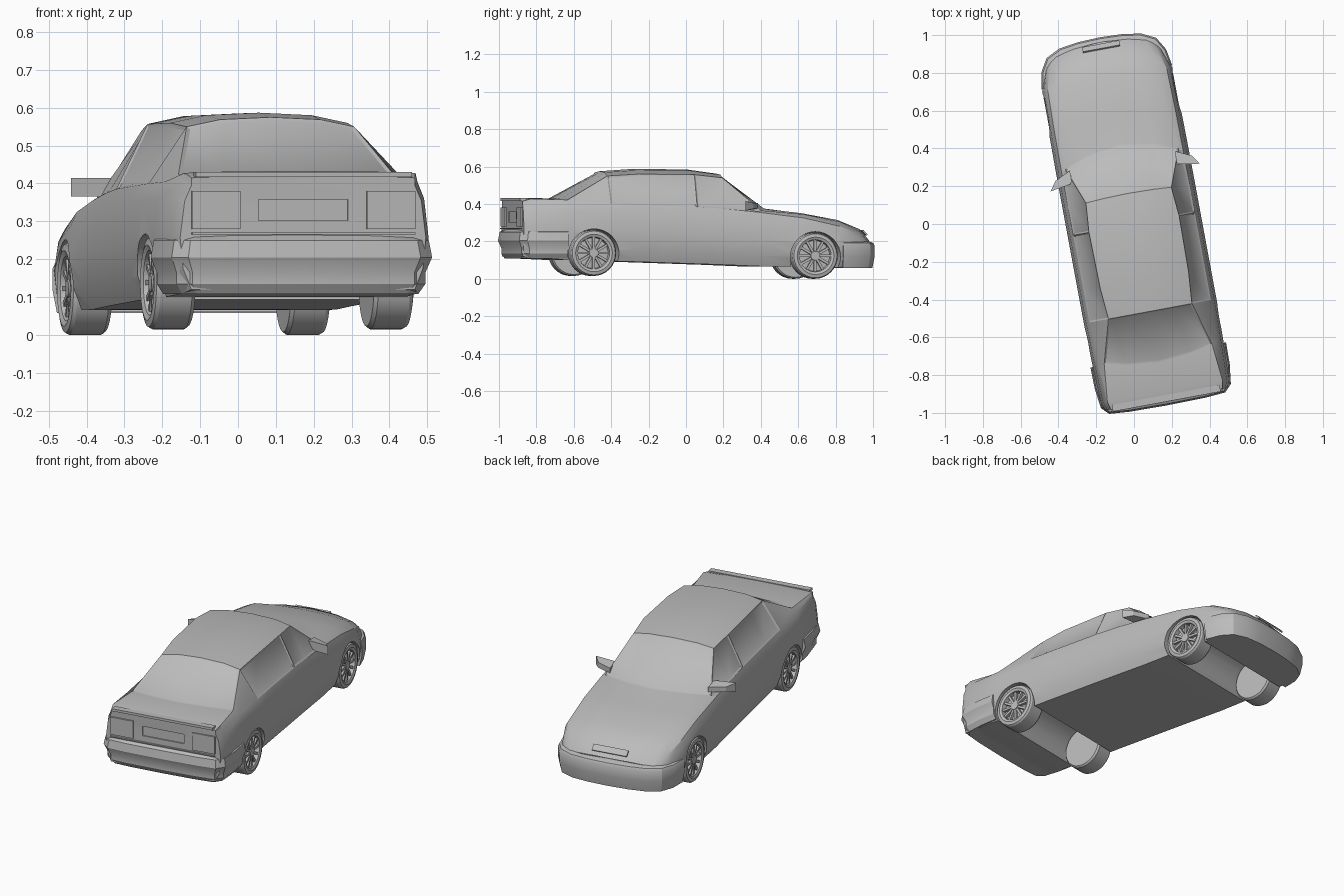
import bpy, bmesh, math
from mathutils import Matrix, Vector

if "Cube" in bpy.data.objects:
    bpy.data.objects.remove(bpy.data.objects["Cube"])

paint = bpy.data.materials.new("plain_grey")
paint.use_nodes = True
GREY = (0.5, 0.5, 0.5, 1)
paint.diffuse_color = GREY
paint.node_tree.nodes["Principled BSDF"].inputs["Base Color"].default_value = GREY

# The car stands turned about the vertical axis
TURN = Matrix.Rotation(math.radians(10.5), 4, 'Z')


def finish(bm, name, smooth=True):
    bmesh.ops.recalc_face_normals(bm, faces=bm.faces)
    mesh = bpy.data.meshes.new(name)
    bm.to_mesh(mesh)
    bm.free()
    ob = bpy.data.objects.new(name, mesh)
    bpy.context.collection.objects.link(ob)
    mesh.materials.append(paint)
    ob.matrix_world = TURN
    if smooth:
        shade(ob)
    return ob


def activate(ob):
    bpy.ops.object.select_all(action='DESELECT')
    ob.select_set(True)
    bpy.context.view_layer.objects.active = ob


def shade(ob):
    activate(ob)
    bpy.ops.object.shade_smooth_by_angle(angle=math.radians(28))


def add_box(bm, loc, size, rot=Matrix()):
    m = Matrix.Translation(loc) @ rot @ Matrix.Diagonal((*size, 1))
    return bmesh.ops.create_cube(bm, size=1, matrix=m)["verts"]


def box(name, loc, size, rot=Matrix()):
    bm = bmesh.new()
    add_box(bm, loc, size, rot)
    return finish(bm, name, False)


def cut(ob, cutter):
    cutter.hide_render = True
    mod = ob.modifiers.new("cut", 'BOOLEAN')
    mod.operation = 'DIFFERENCE'
    mod.solver = 'EXACT'
    mod.object = cutter
    activate(ob)
    bpy.ops.object.modifier_apply(modifier=mod.name)
    bpy.data.objects.remove(cutter)


# Body stations: y, bow, half width, floor z, shoulder z, edge half width, edge z, centre z
STATIONS = [
    (-.952, .01, .33, .12, .395, .30, .415, .42),
    (-.90, 0, .345, .11, .405, .31, .428, .433),
    (-.745, .06, .353, .10, .405, .29, .422, .43),
    (-.47, 0, .357, .095, .40, .225, .55, .575),
    (-.30, 0, .357, .09, .395, .238, .56, .587),
    (0, 0, .357, .08, .385, .243, .557, .585),
    (.165, -.02, .357, .075, .375, .23, .54, .562),
    (.43, -.09, .357, .067, .355, .305, .365, .375),
    (.60, -.02, .355, .065, .325, .285, .345, .353),
    (.80, -.02, .35, .06, .28, .265, .305, .317),
    (.925, -.05, .32, .06, .235, .25, .253, .27),
    (.98, -.06, .295, .06, .185, .24, .195, .21),
]


def make_body():
    bm = bmesh.new()
    rings = []
    for y, bow, w, zb, zs, we, ze, zc in STATIONS:
        h = zs - zb
        half = [(w - .03, zb), (w - .008, zb + h * .2), (w, zb + h * .5),
                (w - .012, zb + h * .85), (w - .03, zs), (we, ze),
                (we * .6, ze + .75 * (zc - ze))]
        pts = half + [(0, zc)] + [(-u, z) for u, z in reversed(half)]
        rings.append([bm.verts.new((u, y + bow * (u / .33) ** 2, z)) for u, z in pts])
    n = len(rings[0])
    grid = {}
    for i, (a, b) in enumerate(zip(rings, rings[1:])):
        for j in range(n):
            k = (j + 1) % n
            grid[i, j] = bm.faces.new((a[j], a[k], b[k], b[j]))
    bm.faces.new(rings[0])
    bm.faces.new(rings[-1])
    bmesh.ops.recalc_face_normals(bm, faces=bm.faces)
    # Recessed panes: rear screen, windscreen, two side windows each side
    panes = [[grid[i, j] for j in range(5, 9)] for i in (2, 6)]
    panes += [[grid[i, j], grid[i + 1, j]] for i in (3, 5) for j in (4, 9)]
    for pane in panes:
        bmesh.ops.inset_region(bm, faces=pane, thickness=.012, depth=-.005)
    return finish(bm, "body", False)


AXLES = {"front": (.64, .123), "rear": (-.565, .138)}
body = make_body()

# Open wheel wells across the whole width
for y, z in AXLES.values():
    bm = bmesh.new()
    m = Matrix.Translation((0, y, z - .008)) @ Matrix.Rotation(math.pi / 2, 4, 'Y')
    bmesh.ops.create_cone(bm, cap_ends=True, segments=32, radius1=.137,
                          radius2=.137, depth=1, matrix=m)
    cut(body, finish(bm, "well_cutter", False))
# Number plate recess
cut(body, box("plate_cutter", (0, -.955, .33), (.24, .036, .055)))
shade(body)


def bumper(name, plan, profile):
    """Sweep a (offset, z) profile along a mirrored half plan."""
    path = [(-u, y) for u, y in reversed(plan[1:])] + plan
    y0, y1 = plan[0][1], plan[-1][1]
    sign = math.copysign(1, y0)
    bm = bmesh.new()
    rows = []
    for off, z in profile:
        rows.append([bm.verts.new((u * (1 + off / .35),
                                   y + sign * off * (y - y1) / (y0 - y1), z))
                     for u, y in path])
    for a, b in zip(rows, rows[1:]):
        for j in range(len(path) - 1):
            bm.faces.new((a[j], a[j + 1], b[j + 1], b[j]))
    bm.faces.new(rows[0])
    bm.faces.new(rows[-1])
    bm.faces.new([r[0] for r in rows] + [r[-1] for r in reversed(rows)])
    return finish(bm, name)


bumper("front_bumper",
       [(0, 1.005), (.12, 1), (.22, .985), (.295, .948), (.335, .88), (.352, .79)],
       [(-.03, .2), (-.008, .192), (0, .175), (0, .12), (-.012, .058)])
bumper("rear_bumper",
       [(0, -.968), (.2, -.965), (.305, -.957), (.342, -.92), (.355, -.82), (.357, -.705)],
       [(-.025, .264), (0, .25), (.008, .205), (-.008, .165), (-.008, .135), (-.025, .108)])


def lathe(name, profile, side, centre):
    """Spin an (x, radius) profile about the axle."""
    bm = bmesh.new()
    vs = [bm.verts.new((x * side, 0, r)) for x, r in profile]
    es = [bm.edges.new(p) for p in zip(vs, vs[1:])]
    bmesh.ops.spin(bm, geom=vs + es, cent=(0, 0, 0), axis=(1, 0, 0),
                   angle=math.tau, steps=32, use_merge=True)
    bmesh.ops.remove_doubles(bm, verts=bm.verts, dist=.0001)
    bmesh.ops.translate(bm, verts=bm.verts, vec=centre)
    return finish(bm, name)


TYRE = [(.022, .082), (.048, .086), (.054, .1), (.05, .117), (.04, .123),
        (-.045, .123), (-.055, .115), (-.055, 0)]
RIM = [(.046, 0), (.046, .024), (.024, .03), (.022, .083)]

# Wheels with twelve spokes
for end, (y, z) in AXLES.items():
    for side, hand in ((1, "right"), (-1, "left")):
        centre = Vector((side * .295, y, z))
        lathe(f"{end}_{hand}_tyre", TYRE, side, centre)
        lathe(f"{end}_{hand}_rim", RIM, side, centre)
        bm = bmesh.new()
        for i in range(12):
            rot = Matrix.Rotation(math.tau * i / 12, 4, 'X')
            add_box(bm, centre + rot @ Vector((side * .034, 0, .053)),
                    (.016, .013, .066), rot)
        finish(bm, f"{end}_{hand}_spokes", False)

# Door mirrors, tapered toward the nose and the door
for side, hand in ((1, "right"), (-1, "left")):
    bm = bmesh.new()
    for v in add_box(bm, (side * .355, .285, .39), (.095, .07, .05)):
        outer = v.co.x * side > .355
        front = v.co.y > .285
        if front and outer:
            v.co.x -= side * .035
            v.co.y -= .02
        if front:
            v.co.z = .39 + (v.co.z - .39) * .6
        if not outer:
            v.co.x -= side * .025
            v.co.y += .02
    finish(bm, f"{hand}_mirror", False)

# Tail lamps, boot lip, boot seam and grille bar
for side, hand in ((1, "right"), (-1, "left")):
    box(f"{hand}_tail_lamp", (side * .235, -.949, .33), (.13, .009, .1))
box("boot_lip", (0, -.938, .424), (.58, .036, .014))
box("boot_seam", (0, -.952, .268), (.6, .009, .006))
box("grille_bar", (0, .955, .246), (.2, .035, .009), Matrix.Rotation(-.8, 4, 'X'))
